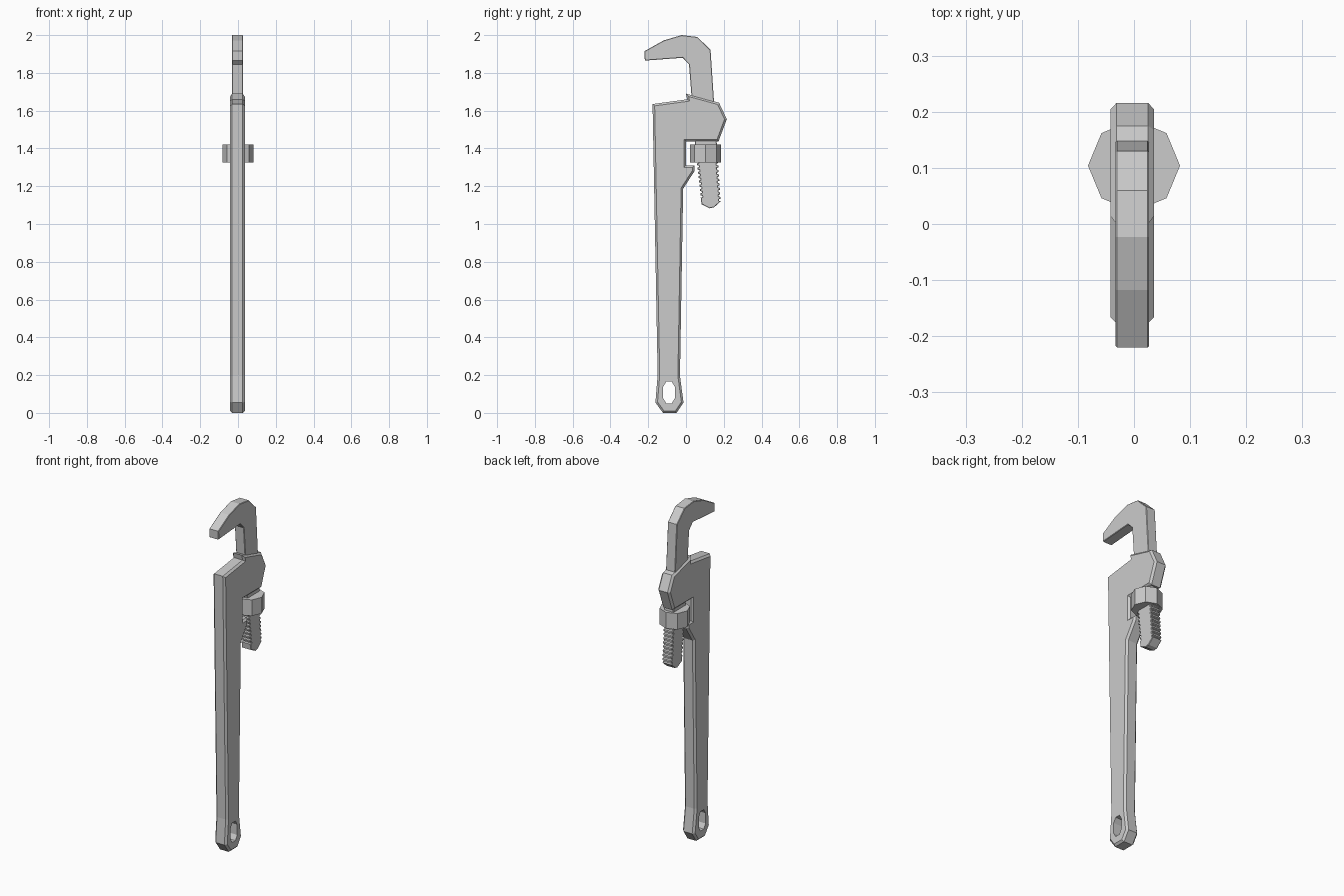
import bpy, bmesh
from math import radians
from mathutils import Matrix

if "Cube" in bpy.data.objects:
    bpy.data.objects.remove(bpy.data.objects["Cube"])

X0 = -0.003  # the flat parts sit a hair off centre


def plate(name, outline, half, chamfer=0):
    """Extrude a (y, z) outline along x and chamfer the rims of both caps."""
    bm = bmesh.new()
    face = bm.faces.new([bm.verts.new((X0 - half, y, z)) for y, z in outline])
    ext = bmesh.ops.extrude_face_region(bm, geom=[face], use_keep_orig=True)
    top = [v for v in ext['geom'] if isinstance(v, bmesh.types.BMVert)]
    bmesh.ops.translate(bm, verts=top, vec=(2 * half, 0, 0))
    bmesh.ops.recalc_face_normals(bm, faces=bm.faces)
    if chamfer:
        rims = [e for e in bm.edges
                if abs(e.verts[0].co.x - e.verts[1].co.x) < 1e-5]
        bmesh.ops.bevel(bm, geom=rims, offset=chamfer * 1.3, offset_type='WIDTH',
                        segments=1, profile=0.5, affect='EDGES')
    return finish(name, bm)


def finish(name, bm):
    bmesh.ops.recalc_face_normals(bm, faces=bm.faces)
    me = bpy.data.meshes.new(name)
    bm.to_mesh(me)
    bm.free()
    ob = bpy.data.objects.new(name, me)
    bpy.context.collection.objects.link(ob)
    return ob


def teeth(a, b, n, depth):
    """Zigzag from a to b: crests on the line, valleys shifted by depth in y."""
    pts = []
    for i in range(n):
        for f, d in ((0.0, 0), (0.4, 0), (0.55, depth), (0.85, depth)):
            t = (i + f) / n
            pts.append((a[0] + (b[0] - a[0]) * t + d, a[1] + (b[1] - a[1]) * t))
    return pts + [b]


# handle and housing in one piece
body = plate("handle_body", [
    (-0.177, 1.635), (0.006, 1.66), (0.0, 1.69), (0.175, 1.642),
    (0.216, 1.555), (0.172, 1.437), (0.0, 1.437), (0.0, 1.31),
    (0.045, 1.31), (0.045, 1.28), (-0.015, 1.187), (-0.032, 0.195),
    (-0.013, 0.055), (-0.05, 0.0), (-0.122, 0.0), (-0.162, 0.055),
    (-0.15, 0.2)], 0.039, 0.012)

# hanging hole
hole = plate("hole_cutter", [
    (-0.09 + sy * y, 0.108 + sz * z) for sy, sz, y, z in (
        (1, 1, 0.015, 0.057), (1, 1, 0.031, 0.03), (1, -1, 0.031, 0.03),
        (1, -1, 0.015, 0.057), (-1, -1, 0.015, 0.057), (-1, -1, 0.031, 0.03),
        (-1, 1, 0.031, 0.03), (-1, 1, 0.015, 0.057))], 0.1)
hole.hide_render = True
hole.hide_set(True)
cut = body.modifiers.new("hole", 'BOOLEAN')
cut.operation = 'DIFFERENCE'
cut.solver = 'EXACT'
cut.object = hole

# hook jaw with its threaded shank
plate("hook_jaw",
      [(-0.218, 1.865), (-0.22, 1.915), (-0.118, 1.972), (-0.023, 2.0),
       (0.06, 1.99), (0.13, 1.922)]
      + teeth((0.166, 1.38), (0.184, 1.12), 11, -0.009)
      + [(0.148, 1.088), (0.125, 1.083), (0.082, 1.105)]
      + teeth((0.079, 1.13), (0.052, 1.38), 11, 0.009)
      + [(0.016, 1.845), (-0.018, 1.88)], 0.03, 0.003)

# octagonal adjusting nut
bm = bmesh.new()
bmesh.ops.create_cone(bm, cap_ends=True, segments=8, radius1=0.082,
                      radius2=0.082, depth=0.094)
bmesh.ops.rotate(bm, verts=bm.verts, cent=(0, 0, 0),
                 matrix=Matrix.Rotation(radians(0), 3, 'Z'))
bmesh.ops.translate(bm, verts=bm.verts, vec=(0, 0.104, 1.373))
finish("adjusting_nut", bm)
